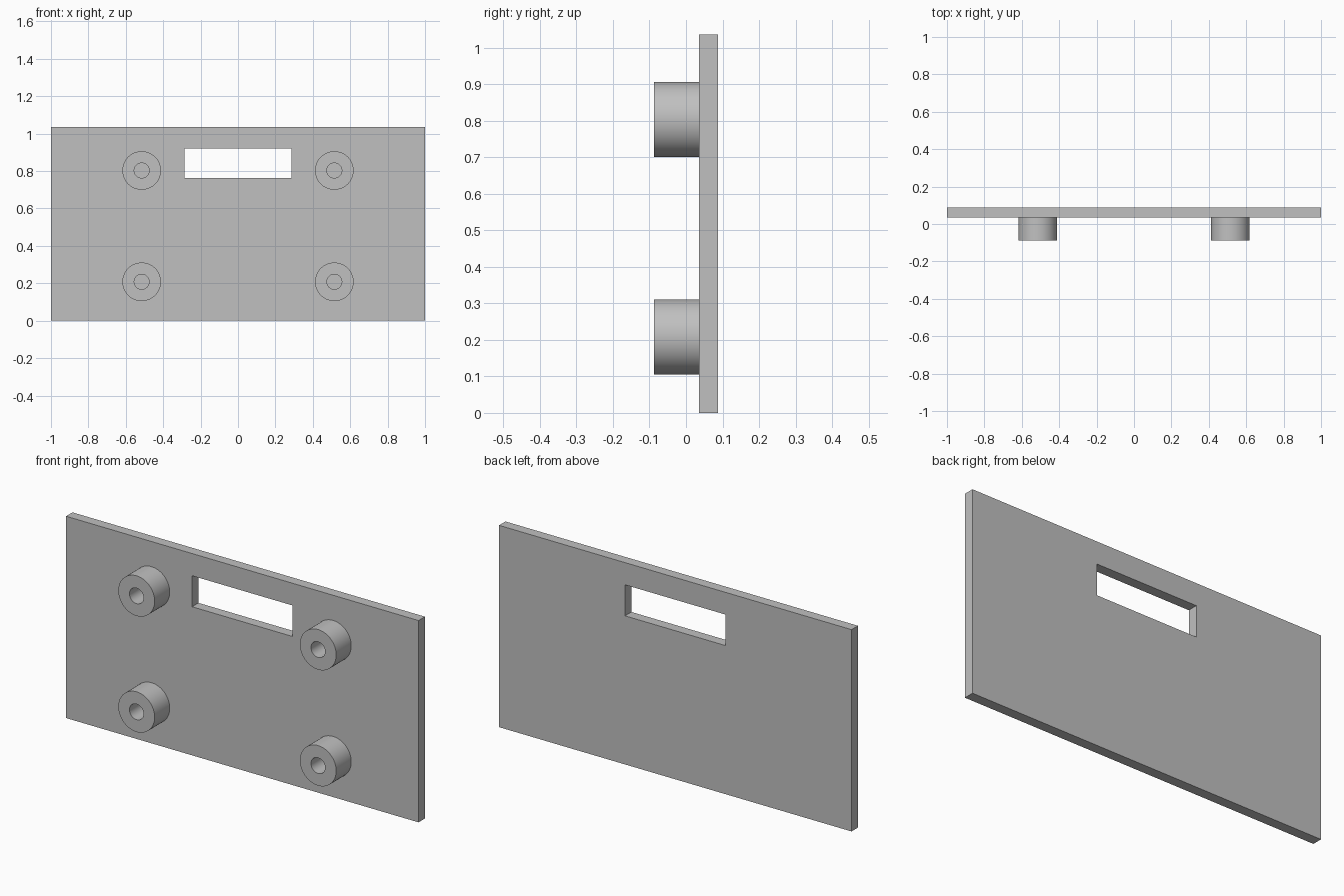
import bpy
import math

cube = bpy.data.objects.get("Cube")
if cube:
    bpy.data.objects.remove(cube, do_unlink=True)

# Single plain grey
grey = bpy.data.materials.new("plain_grey")
grey.use_nodes = True
colour = (0.53, 0.53, 0.53, 1)
grey.diffuse_color = colour
bsdf = next(n for n in grey.node_tree.nodes if n.type == "BSDF_PRINCIPLED")
bsdf.inputs["Base Color"].default_value = colour

HEIGHT = 1.035
FRONT, BACK = 0.035, 0.087     # plate faces along y
BOSS_FRONT = -0.087
SEGMENTS = 64


def bridge_loops(name, loops, closed):
    """Join equal-length point loops with quads; closed links last to first."""
    n = len(loops[0])
    verts = [p for loop in loops for p in loop]
    faces = []
    for k in range(len(loops) if closed else len(loops) - 1):
        a, b = k * n, (k + 1) % len(loops) * n
        for i in range(n):
            j = (i + 1) % n
            faces.append((a + i, a + j, b + j, b + i))
    if not closed:
        faces.append(tuple(range((len(loops) - 1) * n, len(loops) * n)))
    mesh = bpy.data.meshes.new(name)
    mesh.from_pydata(verts, [], faces)
    mesh.materials.append(grey)
    obj = bpy.data.objects.new(name, mesh)
    bpy.context.collection.objects.link(obj)
    return obj


def rectangle(half_x, low, high, y):
    return [(-half_x, y, low), (half_x, y, low), (half_x, y, high), (-half_x, y, high)]


def circle(radius, y, x, z):
    angles = [2 * math.pi * i / SEGMENTS for i in range(SEGMENTS)]
    return [(x + radius * math.cos(a), y, z + radius * math.sin(a)) for a in angles]


# Plate with rectangular slot
outer, slot = (1.0, 0, HEIGHT), (0.285, 0.762, 0.921)
bridge_loops("plate", [rectangle(*outer, BACK), rectangle(*outer, FRONT),
                       rectangle(*slot, FRONT), rectangle(*slot, BACK)], True)

# Four round standoffs, each with a blind hole down to the plate
for level, z in (("lower", 0.208), ("upper", 0.803)):
    for side, x in (("left", 0.515), ("right", -0.515)):
        profile = [(0.103, FRONT), (0.103, BOSS_FRONT), (0.04, BOSS_FRONT), (0.04, FRONT - 0.001)]
        boss = bridge_loops(f"{level}_{side}_standoff",
                            [circle(r, y, x, z) for r, y in profile], False)
        bpy.ops.object.select_all(action="DESELECT")
        boss.select_set(True)
        bpy.context.view_layer.objects.active = boss
        bpy.ops.object.shade_smooth_by_angle(angle=math.radians(40))
